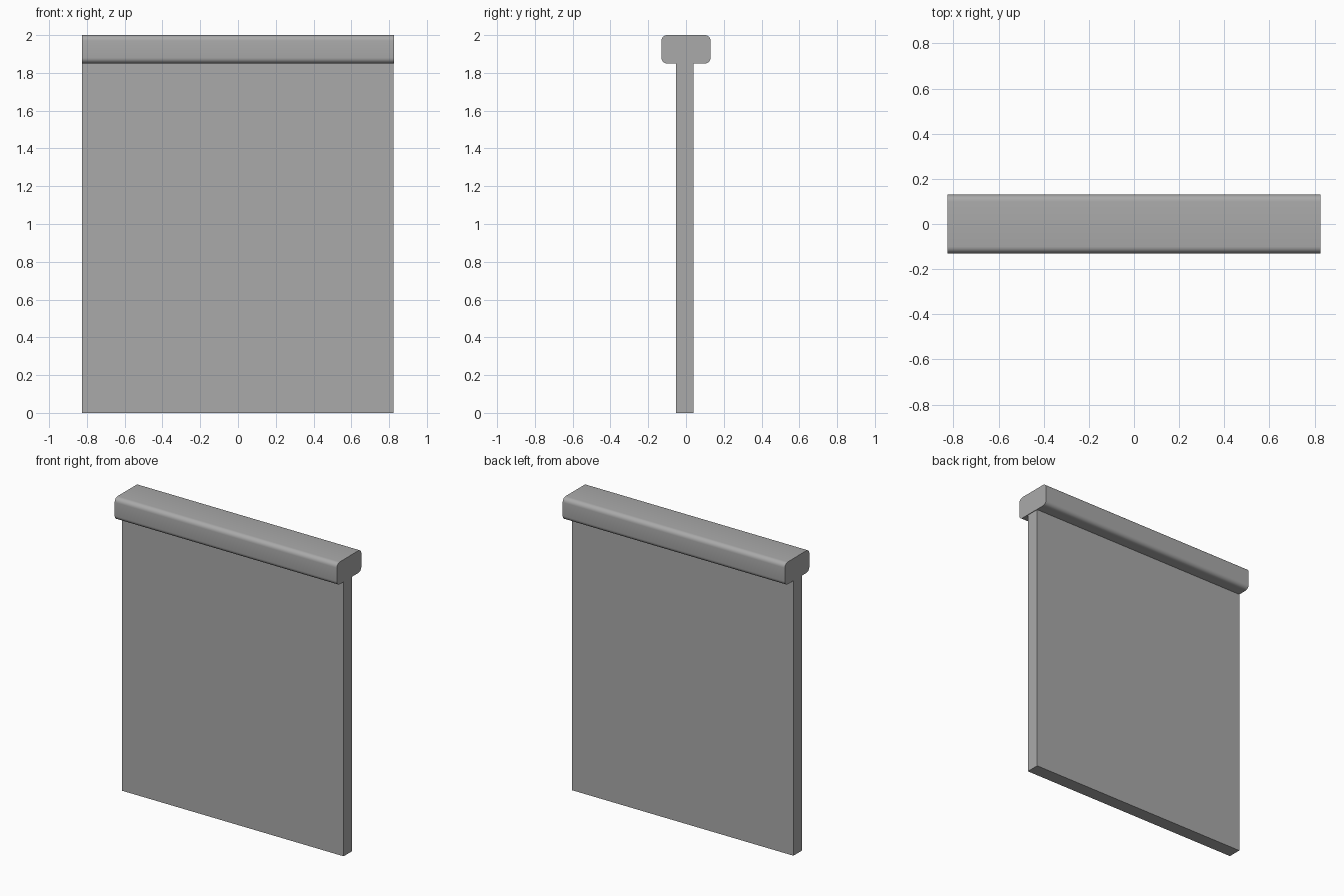
import bpy
import bmesh
import math

default = bpy.data.objects.get("Cube")
if default:
    bpy.data.objects.remove(default, do_unlink=True)

GREY = (0.4, 0.4, 0.4, 1.0)
grey = bpy.data.materials.new("plain grey")
grey.use_nodes = True
grey.diffuse_color = GREY
grey.node_tree.nodes["Principled BSDF"].inputs["Base Color"].default_value = GREY


def box(name, low, high, round_radius=0.0):
    """Box between two corners; optionally rounds the edges running along x."""
    bm = bmesh.new()
    bmesh.ops.create_cube(bm, size=1.0)
    for v in bm.verts:
        v.co = [lo if c < 0 else hi for c, lo, hi in zip(v.co, low, high)]
    if round_radius:
        long_edges = [e for e in bm.edges
                      if abs(e.verts[0].co.x - e.verts[1].co.x) > 0.1]
        bmesh.ops.bevel(bm, geom=long_edges, offset=round_radius,
                        segments=6, profile=0.5, affect='EDGES')
    mesh = bpy.data.meshes.new(name)
    bm.to_mesh(mesh)
    bm.free()
    mesh.materials.append(grey)
    obj = bpy.data.objects.new(name, mesh)
    bpy.context.collection.objects.link(obj)
    return obj


# Thin upright slab, set slightly forward of the rail's centre
box("panel", (-0.827, -0.052, 0.0), (0.823, 0.039, 1.85))

# Rounded rail along the top
rail = box("top_rail", (-0.827, -0.13, 1.85), (0.827, 0.13, 2.0), 0.03)
bpy.ops.object.select_all(action='DESELECT')
rail.select_set(True)
bpy.context.view_layer.objects.active = rail
bpy.ops.object.shade_smooth_by_angle(angle=math.radians(30))
